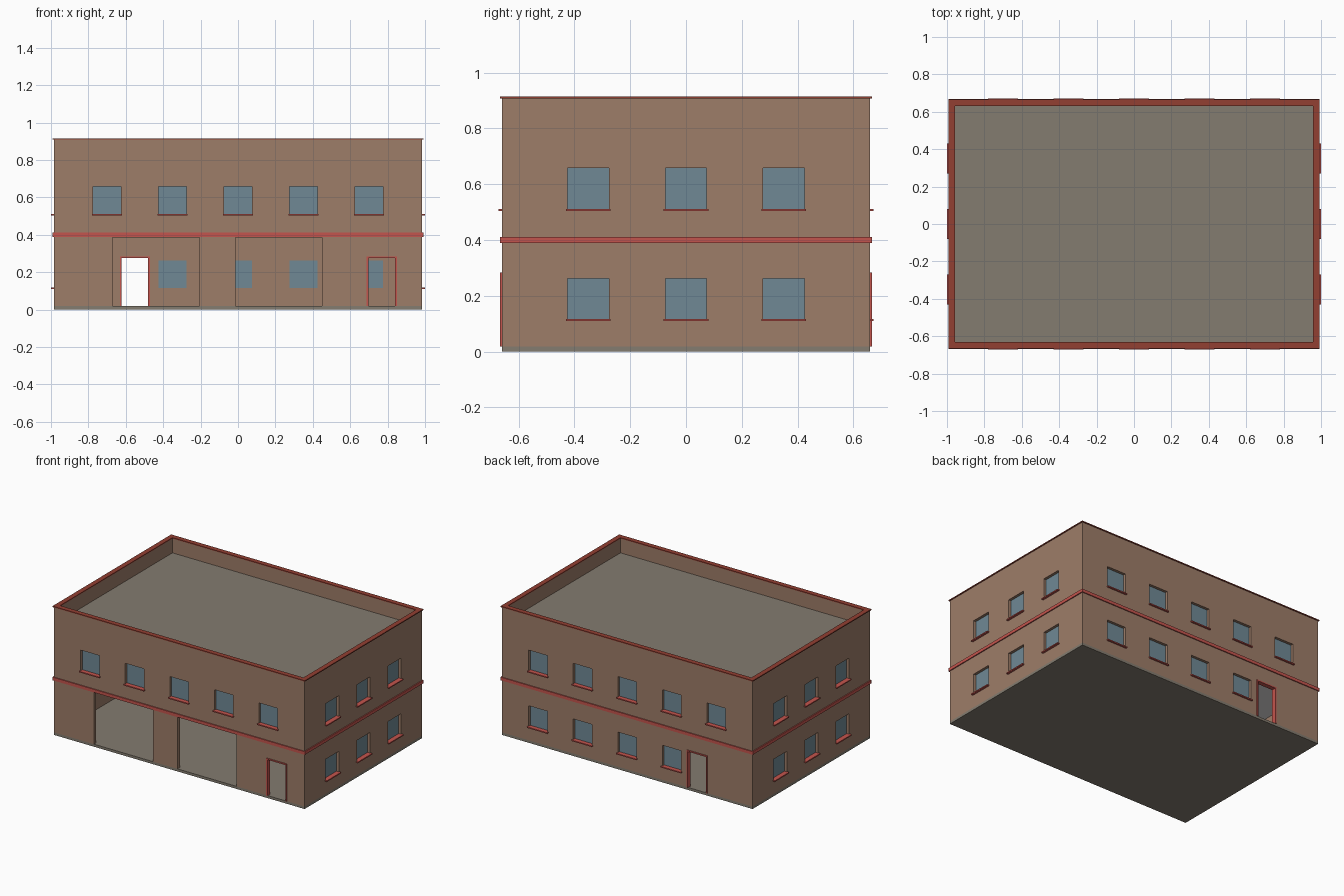
import bpy
import bmesh
from mathutils import Vector

if "Cube" in bpy.data.objects:
    bpy.data.objects.remove(bpy.data.objects["Cube"])


def material(name, rgb):
    m = bpy.data.materials.new(name)
    m.use_nodes = True
    m.diffuse_color = (*rgb, 1)
    m.node_tree.nodes["Principled BSDF"].inputs["Base Color"].default_value = (*rgb, 1)
    return m


BRICK = material("brick brown", (0.34, 0.205, 0.14))
CONCRETE = material("concrete grey", (0.23, 0.2, 0.16))
GLASS = material("window blue", (0.16, 0.25, 0.30))
RED = material("trim red", (0.55, 0.09, 0.075))
CAP = material("coping red", (0.29, 0.05, 0.032))
WHITE = material("ceiling white", (0.75, 0.72, 0.72))

X, Y, H = 0.985, 0.66, 0.915      # outer half sizes and height
T = 0.026                         # wall thickness
BASE = 0.018                      # floor slab top


def boxes(name, spans, mat):
    """One object made of boxes, each given by two opposite corners."""
    bm = bmesh.new()
    for a, b in spans:
        a, b = Vector(a), Vector(b)
        verts = bmesh.ops.create_cube(bm, size=1)["verts"]
        for v in verts:
            v.co = (a + b) / 2 + Vector(p * abs(q) for p, q in zip(v.co, b - a))
    mesh = bpy.data.meshes.new(name)
    bm.to_mesh(mesh)
    bm.free()
    mesh.materials.append(mat)
    ob = bpy.data.objects.new(name, mesh)
    bpy.context.collection.objects.link(ob)
    return ob


def cut(target, cutter):
    mod = target.modifiers.new("cut", "BOOLEAN")
    mod.operation = "DIFFERENCE"
    mod.solver = "EXACT"
    mod.object = cutter
    bpy.context.view_layer.objects.active = target
    bpy.ops.object.modifier_apply(modifier=mod.name)
    bpy.data.objects.remove(cutter)


def ring(name, outer, inner, z0, z1, mat):
    """Rectangular band around the building."""
    (ox, oy), (ix, iy) = outer, inner
    ob = boxes(name, [((-ox, -oy, z0), (ox, oy, z1))], mat)
    cut(ob, boxes("void", [((-ix, -iy, z0 - 0.1), (ix, iy, z1 + 0.1))], mat))
    return ob


def on_wall(side, u0, u1, d0, d1, z0, z1):
    """Box on a wall: u runs along it, d is the distance out from its face."""
    if side in ("front", "back"):
        s = -1 if side == "front" else 1
        p, q = (u0, s * (Y + d0), z0), (u1, s * (Y + d1), z1)
    else:
        s = -1 if side == "right" else 1
        p, q = (s * (X + d0), u0, z0), (s * (X + d1), u1, z1)
    return p, q


# Window layout: side, centre along the wall, sill height
LOW, HIGH, WIN = 0.115, 0.51, 0.148
windows = []
for i in range(-2, 3):
    windows += [("front", i * 0.35, HIGH), ("back", i * 0.35, HIGH)]
    if i > -2:
        windows.append(("back", i * 0.35, LOW))
for side in ("left", "right"):
    for i in (-1, 0, 1):
        windows += [(side, i * 0.35, z) for z in (LOW, HIGH)]

doors = [("front", 0.695, 0.842), ("back", -0.625, -0.478)]
garages = [(-0.67, -0.207), (-0.013, 0.45)]
DOOR_TOP, GARAGE_TOP = 0.277, 0.385

# Walls with openings
walls = ring("walls", (X, Y), (X - T, Y - T), BASE, H - 0.006, BRICK)
holes = [on_wall(s, u - WIN / 2, u + WIN / 2, -0.1, 0.1, z, z + WIN) for s, u, z in windows]
holes += [on_wall(s, a, b, -0.1, 0.1, -0.1, DOOR_TOP) for s, a, b in doors]
holes += [on_wall("front", a, b, -0.1, 0.1, -0.1, GARAGE_TOP) for a, b in garages]
cut(walls, boxes("openings", holes, BRICK))

# Slabs
ix, iy = X - T, Y - T
boxes("floor_slab", [((-X, -Y, 0), (X, Y, BASE))], CONCRETE)
boxes("upper_floor", [((-ix, -iy, 0.398), (ix, iy, 0.415))], CONCRETE)
boxes("ceiling", [((-ix, -iy, 0.392), (ix, iy, 0.398))], WHITE)
boxes("roof", [((-ix, -iy, 0.785), (ix, iy, 0.805))], CONCRETE)

# Trim bands
ring("coping", (X + 0.006, Y + 0.006), (ix - 0.003, iy - 0.003), H - 0.007, H, CAP)
ring("string_course", (X + 0.007, Y + 0.007), (X - 0.01, Y - 0.01), 0.389, 0.411, RED)

# Window panes and sills
boxes("window_panes", [on_wall(s, u - WIN / 2, u + WIN / 2, -0.024, -0.019, z, z + WIN)
                       for s, u, z in windows], GLASS)
for side in ("front", "back", "left", "right"):
    out = 0.015 if side in ("left", "right") else 0.012
    boxes(side + "_sills", [on_wall(s, u - 0.08, u + 0.08, -0.019, out, z - 0.006, z + 0.002)
                            for s, u, z in windows if s == side], RED)

# Door frames
F = 0.007
for side, a, b in doors:
    boxes(side + "_door_frame", [
        on_wall(side, a - F, a + 0.002, -T, 0.006, BASE, DOOR_TOP),
        on_wall(side, b - 0.002, b + F, -T, 0.006, BASE, DOOR_TOP),
        on_wall(side, a - F, b + F, -T, 0.006, DOOR_TOP - 0.002, DOOR_TOP + F)], RED)
